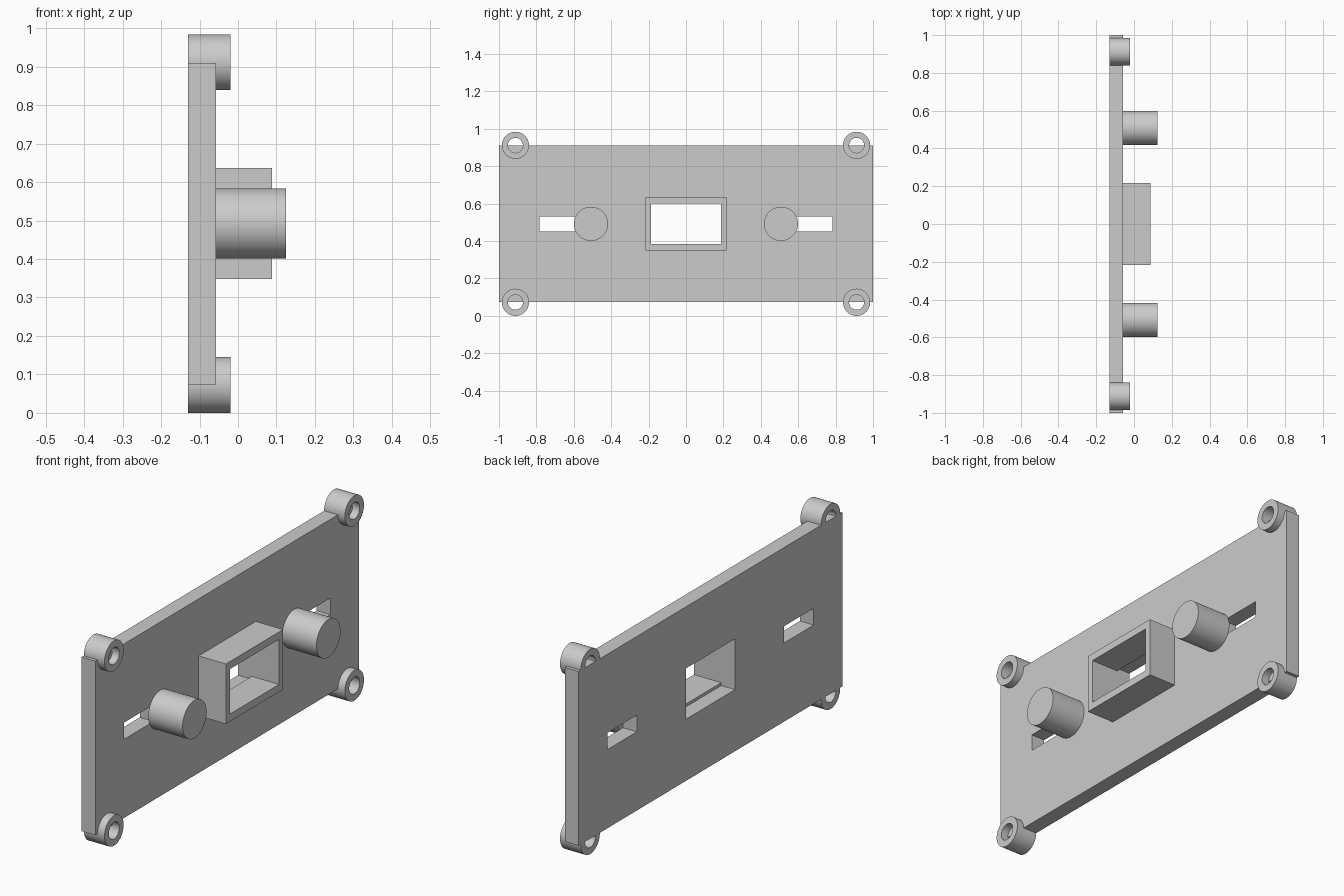
import bpy
import bmesh
from math import radians, tau
from mathutils import Matrix, Vector

cube = bpy.data.objects.get("Cube")
if cube:
    bpy.data.objects.remove(cube, do_unlink=True)

grey = bpy.data.materials.new("light grey")
grey.use_nodes = True
colour = (0.6, 0.6, 0.6, 1)
grey.diffuse_color = colour
grey.node_tree.nodes["Principled BSDF"].inputs["Base Color"].default_value = colour

BACK, FACE = -0.13, -0.057      # panel surfaces along x
MID = 0.492                     # height of the panel centre


def add_object(name, bm, smooth=False):
    bmesh.ops.recalc_face_normals(bm, faces=bm.faces)
    mesh = bpy.data.meshes.new(name)
    bm.to_mesh(mesh)
    bm.free()
    mesh.materials.append(grey)
    ob = bpy.data.objects.new(name, mesh)
    bpy.context.collection.objects.link(ob)
    bpy.ops.object.select_all(action='DESELECT')
    ob.select_set(True)
    bpy.context.view_layer.objects.active = ob
    if smooth:
        bpy.ops.object.shade_smooth_by_angle(angle=radians(35))
    return ob


def box(name, x0, x1, y, half_y, half_z):
    """Block between x0 and x1, centred on y and the panel's mid height."""
    bm = bmesh.new()
    place = Matrix.Translation(((x0 + x1) / 2, y, MID))
    size = Matrix.Diagonal((x1 - x0, 2 * half_y, 2 * half_z, 1))
    bmesh.ops.create_cube(bm, size=1, matrix=place @ size)
    return add_object(name, bm)


def cut(ob, cutters):
    for cutter in cutters:
        cutter.hide_render = True
        bpy.context.view_layer.objects.active = ob
        mod = ob.modifiers.new("opening", 'BOOLEAN')
        mod.operation = 'DIFFERENCE'
        mod.solver = 'EXACT'
        mod.object = cutter
        bpy.ops.object.modifier_apply(modifier=mod.name)
        bpy.data.objects.remove(cutter, do_unlink=True)


def lathe(name, profile, y, z, closed):
    """Spin an (x, radius) profile about an axis along x."""
    bm = bmesh.new()
    verts = [bm.verts.new((x, y, z + r)) for x, r in profile]
    edges = [bm.edges.new(pair) for pair in zip(verts, verts[1:])]
    if closed:
        edges.append(bm.edges.new((verts[-1], verts[0])))
    bmesh.ops.spin(bm, geom=verts + edges, cent=Vector((0, y, z)),
                   axis=(1, 0, 0), angle=tau, steps=64)
    bmesh.ops.remove_doubles(bm, verts=bm.verts, dist=1e-5)
    return add_object(name, bm, smooth=True)


# Panel with a window and two slots
panel = box("panel", BACK, FACE, 0, 1, 0.418)
cut(panel, [box("window_cutter", -0.2, 0, 0, 0.186, 0.122)]
    + [box("slot_cutter", -0.2, 0, s * 0.671, 0.112, 0.04) for s in (-1, 1)])

# Raised window frame
frame = box("window_frame", FACE, 0.088, 0, 0.217, 0.144)
cut(frame, [box("frame_cutter", -0.2, 0.2, 0, 0.186, 0.108)])

for side, s in (("right", -1), ("left", 1)):
    # Round knobs beside the slots
    lathe(side + "_knob", [(FACE, 0), (FACE, 0.091), (0.125, 0.091), (0.125, 0)],
          s * 0.508, MID, False)
    # Mounting rings at the corners
    for level, t in (("lower", -1), ("upper", 1)):
        lathe(f"{level}_{side}_ring",
              [(BACK, 0.04), (BACK, 0.0725), (-0.02, 0.0725), (-0.02, 0.04)],
              s * 0.912, MID + t * 0.4195, True)
